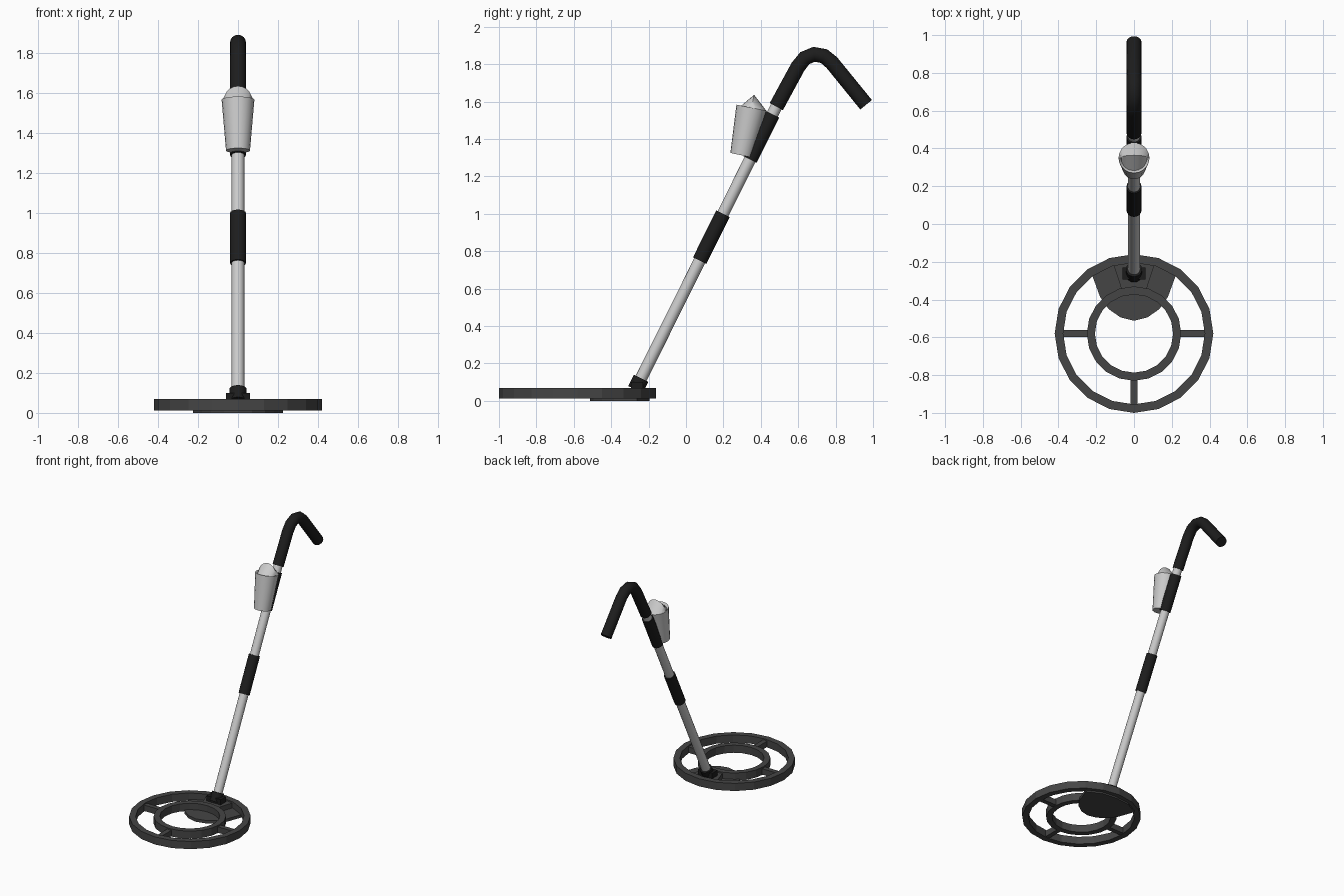
import bpy, bmesh, math
from mathutils import Vector

if "Cube" in bpy.data.objects:
    bpy.data.objects.remove(bpy.data.objects["Cube"])

def material(name, v):
    m = bpy.data.materials.new(name)
    m.diffuse_color = (v, v, v, 1)
    m.use_nodes = True
    m.node_tree.nodes["Principled BSDF"].inputs["Base Color"].default_value = m.diffuse_color
    return m

DARK = material("dark_plastic", 0.06)
BLACK = material("black_rubber", 0.012)
CY = -0.58  # centre of the search coil in y

def finish(name, bm, mat=None, smooth=False):
    bmesh.ops.recalc_face_normals(bm, faces=bm.faces[:])
    me = bpy.data.meshes.new(name)
    bm.to_mesh(me)
    bm.free()
    ob = bpy.data.objects.new(name, me)
    bpy.context.collection.objects.link(ob)
    if mat:
        me.materials.append(mat)
    if smooth:
        bpy.ops.object.select_all(action='DESELECT')
        ob.select_set(True)
        bpy.context.view_layer.objects.active = ob
        bpy.ops.object.shade_smooth_by_angle(angle=math.radians(35))
    return ob

def prism(name, outline, z0, z1, mat):
    bm = bmesh.new()
    f = bm.faces.new([bm.verts.new((x, y, z0)) for x, y in outline])
    top = bmesh.ops.extrude_face_region(bm, geom=[f])["geom"]
    bmesh.ops.translate(bm, vec=(0, 0, z1 - z0),
                        verts=[g for g in top if isinstance(g, bmesh.types.BMVert)])
    return finish(name, bm, mat)

def box(name, x0, x1, y0, y1, z0, z1, mat):
    return prism(name, [(x0, y0), (x1, y0), (x1, y1), (x0, y1)], z0, z1, mat)

def ring(name, r_in, r_out, z0, z1, n=20):
    bm = bmesh.new()
    loops = [[bm.verts.new((r * math.sin(2 * math.pi * i / n),
                            CY + r * math.cos(2 * math.pi * i / n), z)) for i in range(n)]
             for r, z in ((r_in, z0), (r_out, z0), (r_out, z1), (r_in, z1))]
    for k in range(4):
        a, b = loops[k], loops[(k + 1) % 4]
        for i in range(n):
            j = (i + 1) % n
            bm.faces.new((a[i], a[j], b[j], b[i]))
    return finish(name, bm, DARK)

def tube(name, path, radii, mat=None, n=16):
    """Capped round sweep through (y, z) points in the x = 0 plane."""
    pts = [Vector((0, y, z)) for y, z in path]
    bm = bmesh.new()
    loops, last = [], None
    for k, p in enumerate(pts):
        a = p - pts[k - 1] if k else Vector()
        b = pts[k + 1] - p if k < len(pts) - 1 else Vector()
        d = a.normalized() + b.normalized()
        if d.length > 1e-6:
            last = d.normalized()
        side = last.cross(Vector((1, 0, 0)))
        loops.append([bm.verts.new(p + radii[k] * (Vector((1, 0, 0)) * math.cos(t) + side * math.sin(t)))
                      for t in (2 * math.pi * i / n for i in range(n))])
    for a, b in zip(loops, loops[1:]):
        for i in range(n):
            j = (i + 1) % n
            bm.faces.new((a[i], a[j], b[j], b[i]))
    bm.faces.new(loops[0])
    bm.faces.new(loops[-1])
    return finish(name, bm, mat, True)

def on_pole(z):
    return (-0.25 + (z - 0.1) / 2.01, z)

# search coil rings and spokes
ring("coil_outer_ring", 0.375, 0.42, 0.012, 0.07)
ring("coil_inner_ring", 0.207, 0.25, 0.012, 0.07)
for s, side in ((-1, "left"), (1, "right")):
    box("coil_spoke_" + side, *sorted((s * 0.235, s * 0.39)), CY - 0.018, CY + 0.018, 0.015, 0.06, DARK)
box("coil_spoke_front", -0.018, 0.018, CY - 0.39, CY - 0.235, 0.015, 0.06, DARK)

# fan-shaped base plate, mirrored half outline
half = [(0.07, -0.495), (0.135, -0.45), (0.18, -0.385), (0.225, -0.262), (0.12, -0.208)]
plate = [(0, -0.512)] + half + [(0, -0.195)] + [(-x, y) for x, y in reversed(half)]
prism("coil_base_plate", plate, 0.0, 0.022, DARK)

# raised platform between the rings, carrying the pole
prism("coil_platform", [(-0.066, -0.345), (0.066, -0.345), (0.112, -0.205), (-0.112, -0.205)],
      0.015, 0.06, DARK)
box("hinge_block", -0.06, 0.06, -0.295, -0.23, 0.055, 0.10, BLACK)
tube("pole_socket", [on_pole(0.06), on_pole(0.12)], [0.043] * 2, BLACK)

# pole and grips
tube("pole", [on_pole(0.09), on_pole(1.62)], [0.032] * 2)
tube("lower_grip", [on_pole(0.75), on_pole(1.0)], [0.04] * 2, BLACK)
tube("upper_grip", [on_pole(1.29), on_pole(1.532)], [0.04] * 2, BLACK)

# hooked handle
tube("handle", [on_pole(1.573), (0.598, 1.785), (0.635, 1.832), (0.685, 1.853),
                (0.738, 1.843), (0.78, 1.808), (0.963, 1.583)], [0.04] * 7, BLACK)

# tapered control housing with a recessed face
tube("control_housing", [(0.296, 1.313), (0.35, 1.567), (0.3501, 1.5675), (0.3469, 1.552)],
     [0.06, 0.082, 0.07, 0.068], n=20)
